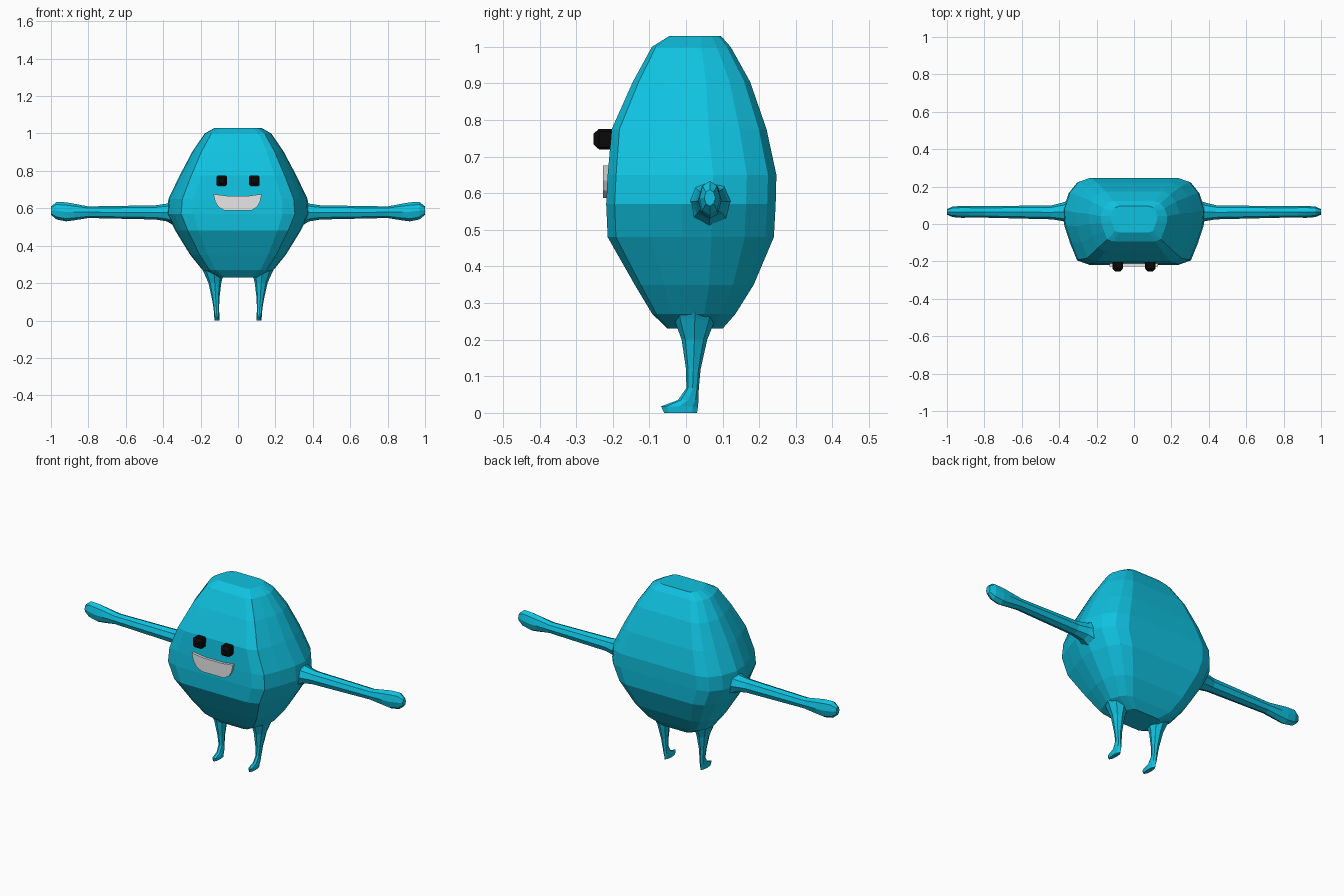
import bpy, bmesh, math


def material(name, rgb):
    m = bpy.data.materials.new(name)
    m.diffuse_color = (*rgb, 1)
    return m


TEAL = material("bright_teal", (0.005, 0.54, 0.75))
BLACK = material("eye_black", (0.003, 0.003, 0.003))
GREY = material("mouth_grey", (0.8, 0.8, 0.8))


def finish(bm, name, mat, mirror=False):
    bmesh.ops.recalc_face_normals(bm, faces=bm.faces)
    mesh = bpy.data.meshes.new(name)
    bm.to_mesh(mesh)
    bm.free()
    mesh.materials.append(mat)
    ob = bpy.data.objects.new(name, mesh)
    bpy.context.collection.objects.link(ob)
    if mirror:
        ob.modifiers.new("mirror", 'MIRROR')
    return ob


def loft(name, rings, mat, mirror=False):
    """Skin a list of equal-length point rings and cap both ends."""
    bm = bmesh.new()
    loops = [[bm.verts.new(p) for p in ring] for ring in rings]
    n = len(loops[0])
    for a, b in zip(loops, loops[1:]):
        for i in range(n):
            j = (i + 1) % n
            bm.faces.new((a[i], a[j], b[j], b[i]))
    bm.faces.new(loops[0])
    bm.faces.new(loops[-1])
    return finish(bm, name, mat, mirror)


def oval(lo1, hi1, lo2, hi2, n=8):
    """Polygon filling the given extents on two axes."""
    return [((lo1 + hi1) / 2 + (hi1 - lo1) / 2 * math.cos(2 * math.pi * i / n),
             (lo2 + hi2) / 2 + (hi2 - lo2) / 2 * math.sin(2 * math.pi * i / n))
            for i in range(n)]


# Body: rounded-box cross-section, scaled per level (z, half width, front y, back y)
half = [(0, -1), (0.33, -1), (0.63, -1), (0.8, -0.9), (0.9, -0.5), (0.98, -0.1),
        (1, 0.25), (0.92, 0.65), (0.8, 0.9), (0.63, 1), (0.33, 1), (0, 1)]
section = half + [(-x, y) for x, y in half[-2:0:-1]]
levels = [(0.23, 0.11, -0.05, 0.10), (0.27, 0.19, -0.092, 0.135),
          (0.35, 0.255, -0.14, 0.185), (0.48, 0.335, -0.214, 0.24),
          (0.57, 0.38, -0.218, 0.245), (0.65, 0.372, -0.214, 0.247),
          (0.775, 0.312, -0.203, 0.22), (0.905, 0.243, -0.145, 0.175),
          (1.0, 0.178, -0.093, 0.122), (1.03, 0.125, -0.045, 0.095)]
loft("body", [[(x * w, (f + b) / 2 + y * (b - f) / 2, z) for x, y in section]
              for z, w, f, b in levels], TEAL)

# Arms: thin rods flaring at the shoulder and the hand (x, y range, z range)
arm = [(0.33, -0.01, 0.135, 0.50, 0.66), (0.38, 0.015, 0.115, 0.53, 0.625),
       (0.44, 0.025, 0.10, 0.54, 0.616), (0.80, 0.034, 0.095, 0.548, 0.61),
       (0.88, 0.034, 0.096, 0.535, 0.625), (0.92, 0.033, 0.097, 0.53, 0.632),
       (0.97, 0.037, 0.093, 0.54, 0.634), (1.0, 0.05, 0.08, 0.565, 0.61)]
loft("arms", [[(x, y, z) for y, z in oval(*r)] for x, *r in arm], TEAL, True)

# Legs: tapering down and drawn forward into small feet (z, x range, y range)
leg = [(0.29, 0.07, 0.20, -0.04, 0.09), (0.255, 0.075, 0.182, -0.032, 0.08),
       (0.20, 0.09, 0.158, -0.012, 0.058), (0.12, 0.099, 0.14, 0.0, 0.04),
       (0.068, 0.101, 0.131, 0.001, 0.035), (0.035, 0.10, 0.128, -0.022, 0.034),
       (0.018, 0.098, 0.127, -0.068, 0.033), (0.0, 0.10, 0.125, -0.06, 0.03)]
loft("legs", [[(x, y, z) for x, y in oval(*r)] for z, *r in leg], TEAL, True)


# Eyes: square studs with chamfered fronts
def square(c, s, y):
    k = s * 0.75
    pts = [(s, k), (k, s), (-k, s), (-s, k), (-s, -k), (-k, -s), (k, -s), (s, -k)]
    return [(c + x, y, 0.748 + z) for x, z in pts]


loft("eyes", [square(0.087, s, y) for s, y in
              ((0.028, -0.195), (0.028, -0.238), (0.014, -0.253))], BLACK, True)

# Mouth: raised smiling plate
smile = [(-0.132, 0.676), (-0.06, 0.667), (0.06, 0.667), (0.127, 0.676),
         (0.118, 0.635), (0.102, 0.607), (0.07, 0.587), (-0.07, 0.587),
         (-0.105, 0.607), (-0.122, 0.635)]
loft("mouth", [[(x, y, z) for x, z in smile] for y in (-0.2, -0.227)], GREY)
